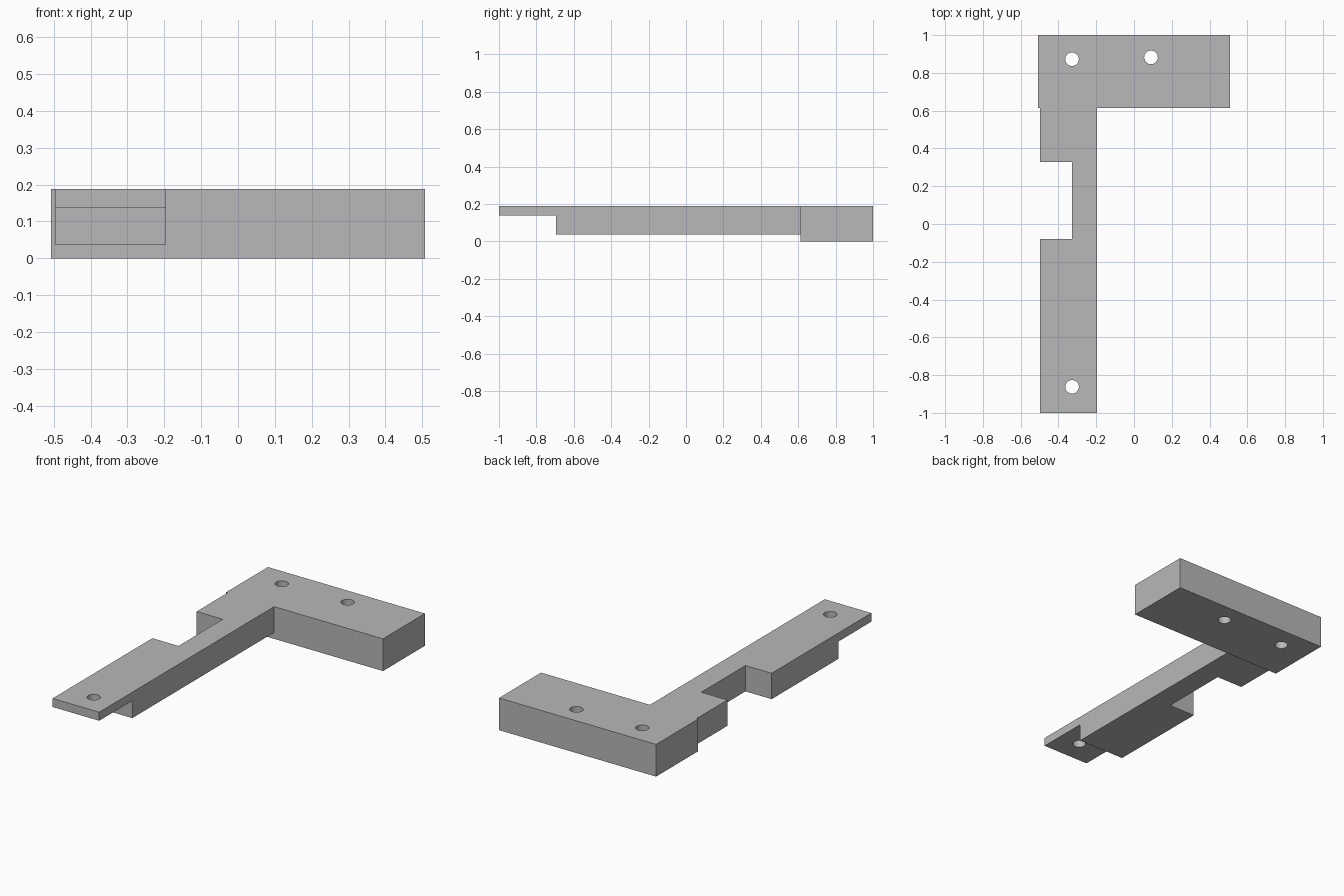
import bpy, bmesh
from mathutils import Matrix, Vector

if "Cube" in bpy.data.objects:
    bpy.data.objects.remove(bpy.data.objects["Cube"], do_unlink=True)

TOP = 0.188

grey = bpy.data.materials.new("plain grey")
grey.use_nodes = True
grey.diffuse_color = (0.48, 0.48, 0.48, 1)
grey.node_tree.nodes["Principled BSDF"].inputs["Base Color"].default_value = grey.diffuse_color


def make(name, bm):
    bmesh.ops.recalc_face_normals(bm, faces=bm.faces)
    mesh = bpy.data.meshes.new(name)
    bm.to_mesh(mesh)
    bm.free()
    mesh.materials.append(grey)
    obj = bpy.data.objects.new(name, mesh)
    bpy.context.collection.objects.link(obj)
    return obj


def prism(name, points, offset):
    """Extrude a closed outline along an offset vector."""
    bm = bmesh.new()
    face = bm.faces.new([bm.verts.new(p) for p in points])
    new = bmesh.ops.extrude_face_region(bm, geom=[face], use_keep_orig=True)["geom"]
    bmesh.ops.translate(bm, vec=Vector(offset),
                        verts=[g for g in new if isinstance(g, bmesh.types.BMVert)])
    return make(name, bm)


def box(name, x0, x1, y0, y1, z0, z1):
    return prism(name, [(x0, y0, z0), (x1, y0, z0), (x1, y1, z0), (x0, y1, z0)],
                 (0, 0, z1 - z0))


def hole(name, x, y):
    bm = bmesh.new()
    bmesh.ops.create_cone(bm, cap_ends=True, segments=32, radius1=0.036, radius2=0.036,
                          depth=1, matrix=Matrix.Translation((x, y, 0)))
    return make(name, bm)


def combine(target, other, operation):
    mod = target.modifiers.new(other.name, "BOOLEAN")
    mod.operation, mod.object, mod.solver = operation, other, "EXACT"
    bpy.context.view_layer.objects.active = target
    bpy.ops.object.modifier_apply(modifier=mod.name)
    bpy.data.objects.remove(other, do_unlink=True)


# Wide mounting block at the back
bracket = box("bracket", -0.507, 0.507, 0.613, 1, 0, TOP)

# Long arm with a thin lip at its front end
side = [(-1, TOP), (-1, 0.138), (-0.695, 0.138), (-0.695, 0.037), (0.8, 0.037), (0.8, TOP)]
arm = prism("arm", [(-0.497, y, z) for y, z in side], (0.301, 0, 0))
combine(bracket, arm, "UNION")

# Rectangular notch in the right edge of the arm
combine(bracket, box("notch", -0.7, -0.328, -0.08, 0.328, -0.2, 0.4), "DIFFERENCE")

# Screw holes: two through the block, one through the lip
for i, (x, y) in enumerate([(-0.328, 0.872), (0.09, 0.882), (-0.328, -0.862)]):
    combine(bracket, hole(f"screw_hole_{i}", x, y), "DIFFERENCE")

# Smooth hole walls, crisp edges
bpy.ops.object.select_all(action="DESELECT")
bracket.select_set(True)
bpy.context.view_layer.objects.active = bracket
bpy.ops.object.shade_smooth_by_angle()
